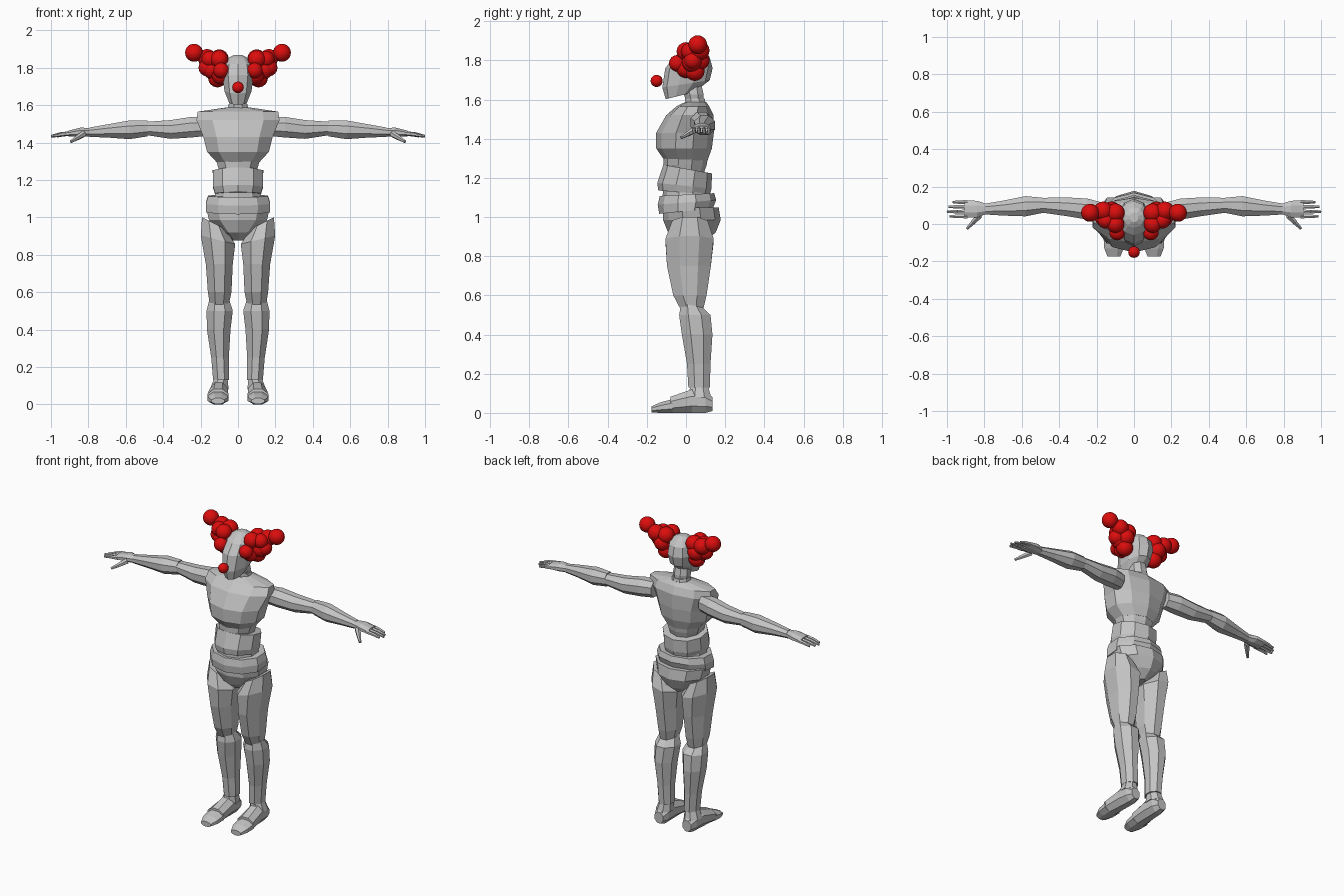
import bpy, bmesh, math
from mathutils import Vector


def material(name, rgb):
    m = bpy.data.materials.new(name)
    m.diffuse_color = (*rgb, 1)
    return m


GREY = material("body grey", (0.55, 0.55, 0.55))
RED = material("clown red", (0.72, 0.004, 0.004))


def finish(name, bm, mat, mirror=False):
    bmesh.ops.recalc_face_normals(bm, faces=bm.faces)
    me = bpy.data.meshes.new(name)
    bm.to_mesh(me)
    bm.free()
    me.materials.append(mat)
    ob = bpy.data.objects.new(name, me)
    bpy.context.collection.objects.link(ob)
    if mirror:
        mod = ob.modifiers.new("mirror", 'MIRROR')
        mod.use_mirror_merge = False
    return ob


def loft(name, rings, axis='Z', n=8, mirror=False):
    """Rings: (position on axis, centre a, centre b, radius a, radius b, slope a, slope b)."""
    bm = bmesh.new()
    loops = []
    top = math.cos(math.pi / n)
    for ring in rings:
        t, a, b, ra, rb, sa, sb = (list(ring) + [0, 0])[:7]
        loop = []
        for i in range(n):
            w = 2 * math.pi * (i + 0.5) / n
            da, db = ra * math.cos(w) / top, rb * math.sin(w) / top
            s = t + sa * da + sb * db
            p = {'Z': (a + da, b + db, s), 'X': (s, a + da, b + db),
                 'Y': (a + da, s, b + db)}[axis]
            loop.append(bm.verts.new(p))
        loops.append(loop)
    for l0, l1 in zip(loops, loops[1:]):
        for i in range(n):
            j = (i + 1) % n
            bm.faces.new((l0[i], l0[j], l1[j], l1[i]))
    bm.faces.new(loops[0])
    bm.faces.new(loops[-1])
    return finish(name, bm, GREY, mirror)


def tube(name, p, q, r0, r1):
    p, q = Vector(p), Vector(q)
    bm = bmesh.new()
    bmesh.ops.create_cone(bm, cap_ends=True, segments=6, radius1=r0, radius2=r1, depth=(q - p).length)
    rot = (q - p).to_track_quat('Z', 'Y').to_matrix()
    for v in bm.verts:
        v.co = rot @ v.co + (p + q) / 2
    return finish(name, bm, GREY, True)


def ball(name, c, r, mat, mirror=False, sub=3):
    bm = bmesh.new()
    bmesh.ops.create_icosphere(bm, subdivisions=sub, radius=r)
    bmesh.ops.translate(bm, verts=bm.verts, vec=c)
    return finish(name, bm, mat, mirror)


# Head and neck
loft("head", [(1.625, -.03, 0, 0, 0)] and [
    (1.62, 0, -.03, .048, .07, 0, .25),
    (1.68, 0, 0, .072, .115, 0, .15),
    (1.76, 0, .015, .085, .115),
    (1.82, 0, .03, .078, .085),
    (1.852, 0, .035, .052, .052),
    (1.868, 0, .035, .022, .025)], n=10)
loft("neck_lower", [(1.54, 0, .055, .065, .055), (1.605, 0, .045, .05, .05)])
loft("neck_upper", [(1.59, 0, .045, .042, .045), (1.625, 0, .04, .05, .05), (1.67, 0, .035, .045, .045)])

# Torso segments
loft("chest", [
    (1.29, 0, 0, .11, .105),
    (1.35, 0, -.01, .165, .135),
    (1.43, 0, -.005, .185, .14),
    (1.52, 0, .02, .222, .115),
    (1.565, 0, .035, .215, .08),
    (1.588, 0, .05, .06, .05)], n=10)
loft("rib_base", [(1.22, 0, 0, .09, .085), (1.265, 0, -.005, .105, .105), (1.33, 0, 0, .125, .11)], n=10)
loft("abdomen", [
    (1.125, 0, -.01, .122, .125, 0, -.08),
    (1.16, 0, -.008, .133, .132, 0, -.1),
    (1.245, 0, .008, .135, .118, 0, -.18)], n=10)
loft("waist", [(1.04, 0, 0, .135, .115), (1.15, 0, 0, .118, .112)], n=10)
loft("pelvis_band", [
    (1.03, 0, 0, .17, .13, 0, .1),
    (1.075, 0, .005, .172, .142, 0, .08),
    (1.115, 0, .005, .16, .132, 0, .05)], n=10)
loft("hips", [
    (.875, 0, .03, .03, .06),
    (.92, 0, .03, .085, .115),
    (.985, 0, .03, .155, .14),
    (1.05, 0, .025, .17, .135)], n=10)

# Legs
loft("thighs", [
    (.53, .1, .03, .05, .058),
    (.6, .098, .02, .063, .085),
    (.75, .1, .015, .072, .112),
    (.88, .107, .018, .092, .123, .25),
    (.97, .13, .02, .062, .09, .5)], mirror=True)
loft("shins", [
    (.13, .09, .067, .043, .055),
    (.25, .096, .065, .047, .06),
    (.4, .103, .057, .063, .078),
    (.5, .098, .045, .07, .08),
    (.55, .1, .03, .055, .055, 0, -.2)], mirror=True)
loft("ankles", [(.08, .1, .07, .05, .058), (.14, .092, .067, .036, .045)], mirror=True)
loft("feet", [
    (.135, .1, .045, .03, .035),
    (.1, .1, .055, .045, .055),
    (.03, .102, .06, .048, .06),
    (-.08, .107, .041, .055, .041)], axis='Y', mirror=True)
loft("toes", [
    (-.07, .107, .035, .056, .035),
    (-.13, .107, .027, .052, .027),
    (-.175, .107, .018, .034, .016)], axis='Y', mirror=True)

# Arms
loft("upper_arms", [
    (.17, .07, 1.485, .045, .05),
    (.25, .08, 1.482, .056, .055),
    (.36, .092, 1.47, .05, .05),
    (.485, .1, 1.475, .04, .036)], axis='X', mirror=True)
ball("elbows", (.485, .1, 1.475), .034, GREY, True, 1)
loft("forearms", [
    (.485, .1, 1.475, .04, .042),
    (.58, .095, 1.468, .054, .05),
    (.7, .085, 1.462, .04, .035),
    (.795, .08, 1.455, .029, .025)], axis='X', mirror=True)

# Hands
loft("palms", [
    (.785, .08, 1.455, .026, .022),
    (.84, .08, 1.455, .044, .025),
    (.905, .08, 1.448, .046, .016)], axis='X', mirror=True)
for y, tip in ((.117, .968), (.092, .99), (.066, 1.0), (.041, .985)):
    mid = (.895 + tip) / 2
    tube("finger_base", (.89, y, 1.449), (mid, y, 1.444), .0125, .011)
    tube("finger_tip", (mid - .004, y, 1.445), (tip, y, 1.434), .0115, .007)
tube("thumb_base", (.825, .045, 1.447), (.86, .01, 1.425), .018, .014)
tube("thumb_tip", (.857, .012, 1.427), (.893, -.025, 1.405), .014, .008)

# Nose and curly hair tufts
ball("nose", (0, -.15, 1.695), .031, RED)
for x, y, z, r in (
        (.235, .06, 1.88, .048), (.165, .07, 1.85, .05), (.1, .06, 1.848, .05),
        (.165, .035, 1.8, .046), (.14, .03, 1.79, .05), (.12, .07, 1.8, .05),
        (.1, 0, 1.845, .048), (.09, -.045, 1.785, .042), (.11, .045, 1.745, .05),
        (.09, 0, 1.76, .05), (.15, .02, 1.845, .045)):
    ball("hair_curls", (x, y, z), r, RED, True)
